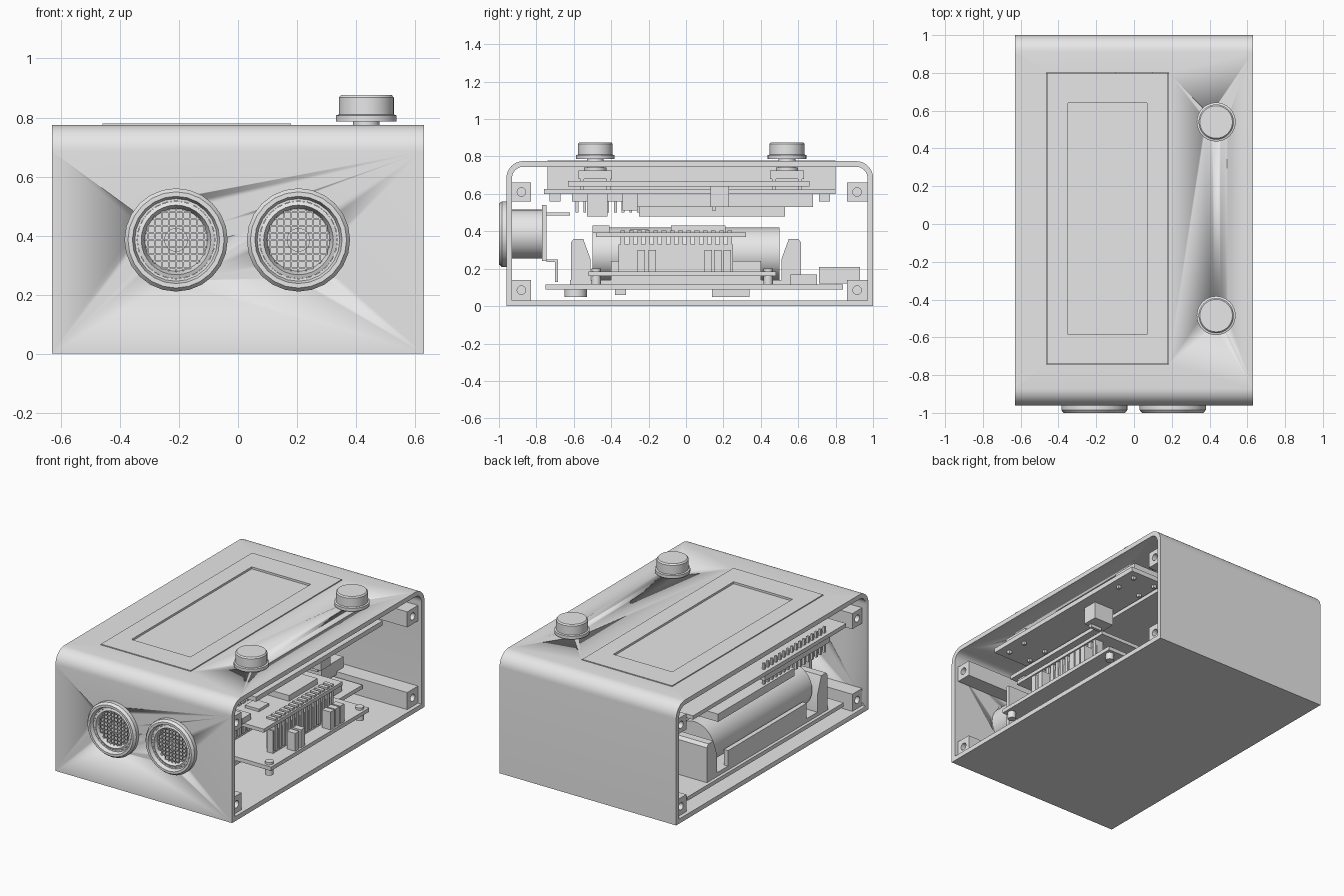
import bpy, bmesh
from math import sin, cos, pi, radians, sqrt

cube = bpy.data.objects.get("Cube")
if cube:
    bpy.data.objects.remove(cube, do_unlink=True)

grey = bpy.data.materials.new("plain grey")
grey.use_nodes = True
GREY = (0.8, 0.8, 0.8, 1)
grey.diffuse_color = GREY
grey.node_tree.nodes["Principled BSDF"].inputs["Base Color"].default_value = GREY


def finish(name, bm, smooth=False):
    bmesh.ops.recalc_face_normals(bm, faces=bm.faces)
    mesh = bpy.data.meshes.new(name)
    bm.to_mesh(mesh)
    bm.free()
    mesh.materials.append(grey)
    ob = bpy.data.objects.new(name, mesh)
    bpy.context.collection.objects.link(ob)
    if smooth:
        select_only(ob)
        bpy.ops.object.shade_smooth_by_angle(angle=radians(30))
    return ob


def select_only(ob):
    bpy.ops.object.select_all(action='DESELECT')
    ob.select_set(True)
    bpy.context.view_layer.objects.active = ob


def boxes(name, extents):
    """One object from boxes given as (x0, x1, y0, y1, z0, z1)."""
    bm = bmesh.new()
    for x0, x1, y0, y1, z0, z1 in extents:
        for v in bmesh.ops.create_cube(bm, size=1)["verts"]:
            v.co = (x1 if v.co.x > 0 else x0, y1 if v.co.y > 0 else y0,
                    z1 if v.co.z > 0 else z0)
    return finish(name, bm)


def lathe(name, axis, a, b, profile, sides=32):
    """Turn (radius, position) points around an axis through (a, b)."""
    place = {'x': lambda u, v, t: (t, a + u, b + v),
             'y': lambda u, v, t: (a + u, t, b + v),
             'z': lambda u, v, t: (a + u, b + v, t)}[axis]
    bm = bmesh.new()
    rings = []
    for r, t in profile:
        rings.append([bm.verts.new(place(r * cos(2 * pi * i / sides), r * sin(2 * pi * i / sides), t))
                      for i in range(sides)])
    for p, q in zip(rings, rings[1:]):
        for i in range(sides):
            j = (i + 1) % sides
            bm.faces.new((p[i], p[j], q[j], q[i]))
    bmesh.ops.remove_doubles(bm, verts=bm.verts, dist=1e-5)
    return finish(name, bm, True)


def rod(name, axis, a, b, r, t0, t1, sides=32):
    return lathe(name, axis, a, b, [(0, t0), (r, t0), (r, t1), (0, t1)], sides)


def prism(name, points, x0, x1):
    """Extrude a y-z outline along x."""
    bm = bmesh.new()
    ends = [[bm.verts.new((x, y, z)) for y, z in points] for x in (x0, x1)]
    for e in ends:
        bm.faces.new(e)
    n = len(points)
    for i in range(n):
        j = (i + 1) % n
        bm.faces.new((ends[0][i], ends[0][j], ends[1][j], ends[1][i]))
    return finish(name, bm, True)


def cut(ob, cutters):
    for c in cutters:
        c.hide_render = True
        select_only(ob)
        m = ob.modifiers.new("cut", 'BOOLEAN')
        m.operation, m.solver, m.object = 'DIFFERENCE', 'EXACT', c
        bpy.ops.object.modifier_apply(modifier=m.name)
        bpy.data.objects.remove(c, do_unlink=True)


def outline(y0, y1, z0, z1, r, steps=10):
    """Square bottom, rounded top corners."""
    pts = [(y0, z0), (y1, z0)]
    for cy, start in ((y1 - r, 0), (y0 + r, pi / 2)):
        for i in range(steps + 1):
            t = start + pi / 2 * i / steps
            pts.append((cy + r * cos(t), z1 - r + r * sin(t)))
    return pts


W, FRONT, BACK, TOP = 0.63, -0.96, 1.0, 0.775
SENSORS, SENSOR_Z = (-0.21, 0.205), 0.385
BUTTON_X, BUTTONS = 0.435, (-0.485, 0.54)

# Enclosure sleeve, open at both sides
shell = prism("enclosure", outline(FRONT, BACK, 0, TOP, 0.09), -W, W)
cutters = [prism("inside_cutter", outline(FRONT + 0.03, BACK - 0.03, 0.03, TOP - 0.03, 0.06), -1, 1),
           boxes("window_cutter", [(-0.463, 0.183, -0.743, 0.803, 0.7, 0.9)])]
cutters += [rod("button_cutter", 'z', BUTTON_X, y, 0.06, 0.7, 0.9) for y in BUTTONS]
cutters += [rod("sensor_cutter", 'y', x, SENSOR_Z, 0.14, -1.1, -0.9) for x in SENSORS]
cut(shell, cutters)

# Screw rails along the four inner corners
for y0, y1 in ((FRONT + 0.03, -0.83), (0.86, BACK - 0.03)):
    for z0, z1 in ((0.03, 0.14), (0.56, 0.66)):
        rail = boxes("screw_rail", [(-0.605, 0.605, y0, y1, z0, z1)])
        yc, zc = (y0 + y1) / 2, (z0 + z1) / 2
        cut(rail, [rod("screw_cutter", 'x', yc, zc, 0.023, s - 0.15, s + 0.15, 16)
                   for s in (-0.65, 0.65)])

# Display with recessed screen, board and rear adapter
bezel = boxes("display_bezel", [(-0.46, 0.18, -0.74, 0.8, 0.625, 0.779)])
cut(bezel, [boxes("screen_cutter", [(-0.35, 0.07, -0.585, 0.64, 0.766, 0.9)])])
boxes("display_board", [(-0.61, 0.335, -0.76, 0.8, 0.6, 0.625)])
boxes("display_pins", [(-0.585, -0.57, y, y + 0.015, 0.5, 0.665)
                       for y in [-0.59 + 0.041 * i for i in range(16)]])
boxes("display_pin_strip", [(-0.6, -0.555, -0.61, 0.05, 0.56, 0.6)])
boxes("display_adapter", [(-0.6, -0.3, -0.25, 0.53, 0.48, 0.53),
                          (-0.5, -0.1, -0.26, 0.68, 0.53, 0.6)])
boxes("display_parts", [(0.0, 0.1, -0.53, -0.42, 0.48, 0.6), (-0.1, 0.05, -0.34, -0.26, 0.51, 0.6),
                        (0.24, 0.3, -0.73, -0.67, 0.56, 0.6), (0.24, 0.3, 0.71, 0.77, 0.56, 0.6)])

# Push buttons on their own board
boxes("button_board", [(0.3, 0.57, -0.63, 0.66, 0.64, 0.67)])
boxes("button_connector", [(0.36, 0.5, 0.13, 0.23, 0.53, 0.64), (0.39, 0.47, 0.14, 0.16, 0.51, 0.53)])
for y in BUTTONS:
    boxes("switch_body", [(BUTTON_X - 0.09, BUTTON_X + 0.09, y - 0.09, y + 0.09, 0.68, 0.725)])
    boxes("switch_legs", [(BUTTON_X + sx * 0.08 - 0.01, BUTTON_X + sx * 0.08 + 0.01,
                           y + sy * 0.07 - 0.01, y + sy * 0.07 + 0.01, 0.62, 0.7)
                          for sx in (-1, 1) for sy in (-1, 1)])
    lathe("button_cap", 'z', BUTTON_X, y,
          [(0, 0.72), (0.06, 0.72), (0.06, 0.74), (0.045, 0.74), (0.045, 0.787), (0.103, 0.787),
           (0.103, 0.807), (0.093, 0.81), (0.093, 0.868), (0.086, 0.876), (0, 0.876)], 40)

# Distance sensor: rims, cans, mesh and board
for x in SENSORS:
    lathe("sensor_rim", 'y', x, SENSOR_Z,
          [(0.132, -0.93), (0.14, -0.93), (0.14, -0.96), (0.175, -0.96), (0.175, -0.985),
           (0.163, -1.0), (0.148, -1.0), (0.14, -0.975), (0.132, -0.975), (0.132, -0.93)], 24)
    lathe("sensor_can", 'y', x, SENSOR_Z,
          [(0, -0.945), (0.106, -0.945), (0.118, -0.98), (0.131, -0.975), (0.131, -0.77), (0, -0.77)])
    rod("sensor_core", 'y', x, SENSOR_Z, 0.04, -0.955, -0.94, 24)
    wires = []
    for i in range(-4, 5):
        o, w = i * 0.024, 0.0025
        h = sqrt(0.108 ** 2 - o * o)
        wires += [(x + o - w, x + o + w, -0.965, -0.96, SENSOR_Z - h, SENSOR_Z + h),
                  (x - h, x + h, -0.965, -0.96, SENSOR_Z + o - w, SENSOR_Z + o + w)]
    boxes("sensor_mesh", wires)
boxes("sensor_board", [(-0.36, 0.36, -0.77, -0.745, 0.24, 0.54)])
pins = [-0.06 + 0.04 * i for i in range(4)]
boxes("sensor_pins", [(x, x + 0.015, -0.745, -0.62, 0.485, 0.5) for x in pins]
      + [(x, x + 0.015, -0.7, -0.685, 0.13, 0.245) for x in pins]
      + [(x, x + 0.015, -0.745, -0.685, 0.235, 0.25) for x in pins])

# Main board with its underside parts and rear socket
boxes("main_board", [(-0.6, 0.3, -0.75, 0.84, 0.09, 0.115)])
rod("buzzer", 'z', 0.15, -0.59, 0.06, 0.05, 0.09, 24)
boxes("main_board_parts", [(0.0, 0.2, 0.14, 0.34, 0.05, 0.09), (0.1, 0.2, -0.38, -0.32, 0.06, 0.09),
                           (0.15, 0.25, 0.56, 0.7, 0.115, 0.17)])
boxes("rear_socket", [(-0.1, 0.1, 0.71, 0.93, 0.12, 0.135), (-0.1, 0.1, 0.71, 0.93, 0.195, 0.21),
                      (-0.1, -0.085, 0.71, 0.93, 0.135, 0.195), (0.085, 0.1, 0.71, 0.93, 0.135, 0.195),
                      (-0.1, 0.1, 0.71, 0.73, 0.135, 0.195)])

# Battery in its holder
rod("battery", 'y', -0.41, 0.28, 0.14, -0.5, 0.5, 40)
boxes("battery_holder", [(-0.58, -0.24, -0.62, 0.61, 0.115, 0.14),
                         (-0.58, -0.55, -0.4, 0.4, 0.14, 0.24), (-0.27, -0.24, -0.4, 0.4, 0.14, 0.24)])
for s in (-1, 1):
    prism("battery_holder_end", [(s * 0.51, 0.115), (s * 0.615, 0.115), (s * 0.615, 0.34),
                                 (s * 0.6, 0.36), (s * 0.55, 0.36), (s * 0.51, 0.25)], -0.58, -0.24)

# Carrier board with screws
boxes("carrier_board", [(0.08, 0.6, -0.52, 0.48, 0.16, 0.185)])
for x in (0.13, 0.56):
    for y in (-0.48, 0.44):
        rod("carrier_screw", 'z', x, y, 0.025, 0.115, 0.2, 16)
boxes("carrier_headers", [(0.53, 0.59, y, y + 0.04, 0.185, 0.3) for y in (-0.26, -0.2, 0.1, 0.15, 0.2)])

# Controller board raised on two pin rows
boxes("controller_board", [(0.15, 0.52, -0.48, 0.32, 0.37, 0.393)])
rows = (0.19, 0.48)
boxes("controller_sockets", [(x - 0.022, x + 0.022, -0.36, 0.25, 0.185, 0.33) for x in rows])
boxes("controller_pins", [(x - 0.03, x + 0.03, y, y + 0.025, 0.2, 0.405)
                          for x in rows for y in [-0.35 + 0.044 * i for i in range(14)]])
boxes("controller_chips", [(0.25, 0.42, -0.08, 0.21, 0.393, 0.43), (0.28, 0.38, -0.5, -0.41, 0.393, 0.43),
                           (0.26, 0.36, -0.3, -0.2, 0.393, 0.41)])
